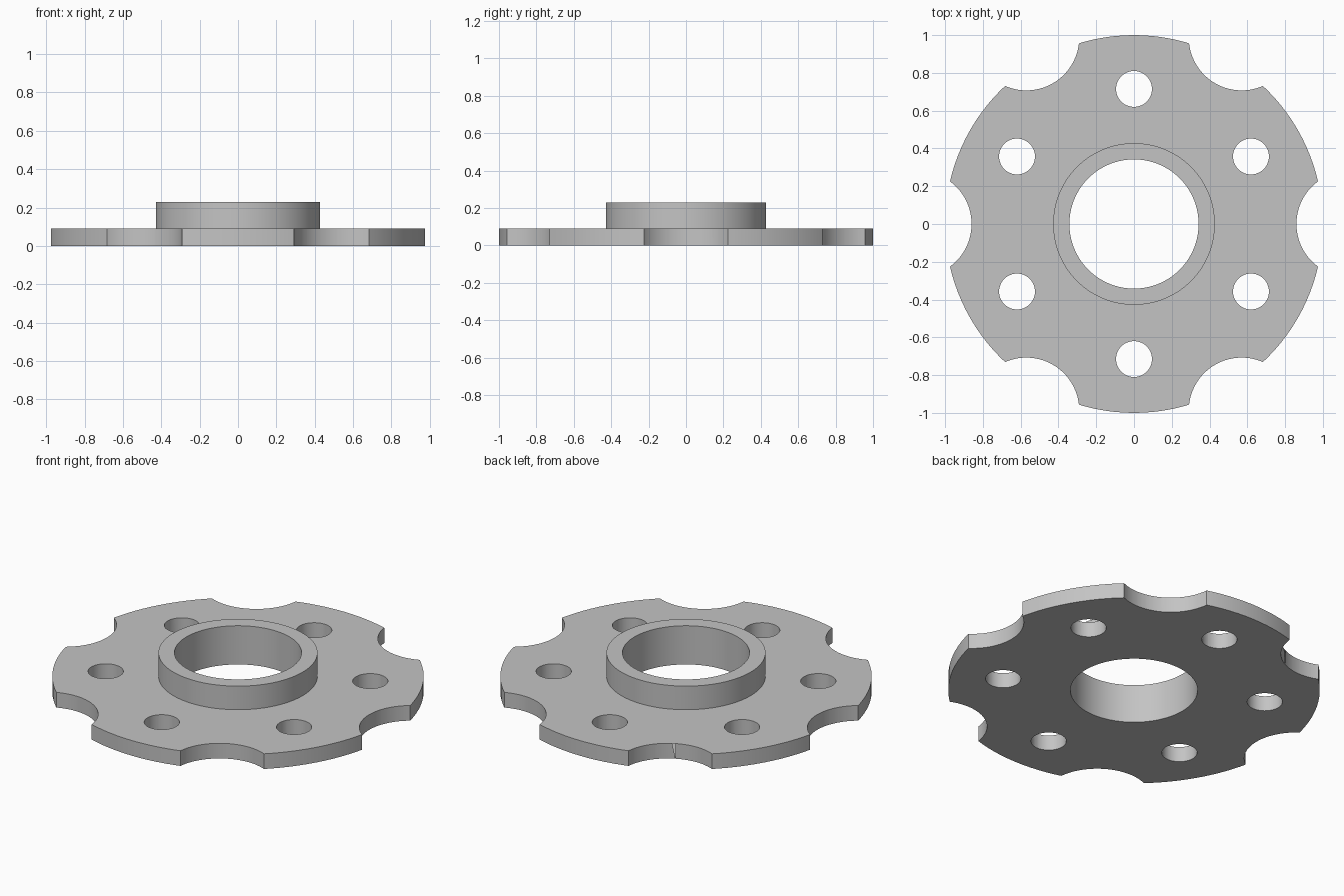
import bpy, bmesh, math
from mathutils import Matrix, Vector

if "Cube" in bpy.data.objects:
    bpy.data.objects.remove(bpy.data.objects["Cube"])

steel = bpy.data.materials.new("light grey metal")
steel.diffuse_color = (0.55, 0.55, 0.55, 1)
steel.use_nodes = True
steel.node_tree.nodes["Principled BSDF"].inputs["Base Color"].default_value = steel.diffuse_color


def make_object(name, bm):
    mesh = bpy.data.meshes.new(name)
    bm.to_mesh(mesh)
    bm.free()
    mesh.materials.append(steel)
    obj = bpy.data.objects.new(name, mesh)
    bpy.context.collection.objects.link(obj)
    return obj


def cylinder_ring(name, radius, distance, start, segments):
    """Six upright cylinders evenly spaced around the axis."""
    bm = bmesh.new()
    for i in range(6):
        a = math.radians(start + 60 * i)
        place = Matrix.Translation((distance * math.cos(a), distance * math.sin(a), 0.045))
        bmesh.ops.create_cone(bm, cap_ends=True, segments=segments, radius1=radius,
                              radius2=radius, depth=0.2, matrix=place)
    obj = make_object(name, bm)
    obj.hide_render = True
    return obj


# Disc and raised collar, revolved from one stepped profile
profile = [(0.342, 0), (1, 0), (1, 0.09), (0.428, 0.09), (0.428, 0.23), (0.342, 0.23)]
bm = bmesh.new()
verts = [bm.verts.new((r, 0, z)) for r, z in profile]
edges = [bm.edges.new((verts[i], verts[(i + 1) % 6])) for i in range(6)]
bmesh.ops.spin(bm, geom=verts + edges, cent=(0, 0, 0), axis=(0, 0, 1),
               angle=math.tau, steps=120)
bmesh.ops.remove_doubles(bm, verts=bm.verts, dist=0.0001)
bmesh.ops.recalc_face_normals(bm, faces=bm.faces)
flange = make_object("hub_flange", bm)

# Rim scallops and bolt holes
cutters = [cylinder_ring("scallop_cutter", 0.28, 1.14, 0, 96),
           cylinder_ring("bolt_hole_cutter", 0.095, 0.715, 30, 48)]
bpy.context.view_layer.objects.active = flange
flange.select_set(True)
for cutter in cutters:
    mod = flange.modifiers.new(cutter.name, 'BOOLEAN')
    mod.operation = 'DIFFERENCE'
    mod.solver = 'EXACT'
    mod.object = cutter
    bpy.ops.object.modifier_apply(modifier=mod.name)
for cutter in cutters:
    bpy.data.objects.remove(cutter)

# Smooth walls with crisp edges
bpy.ops.object.shade_smooth_by_angle(angle=math.radians(30))
